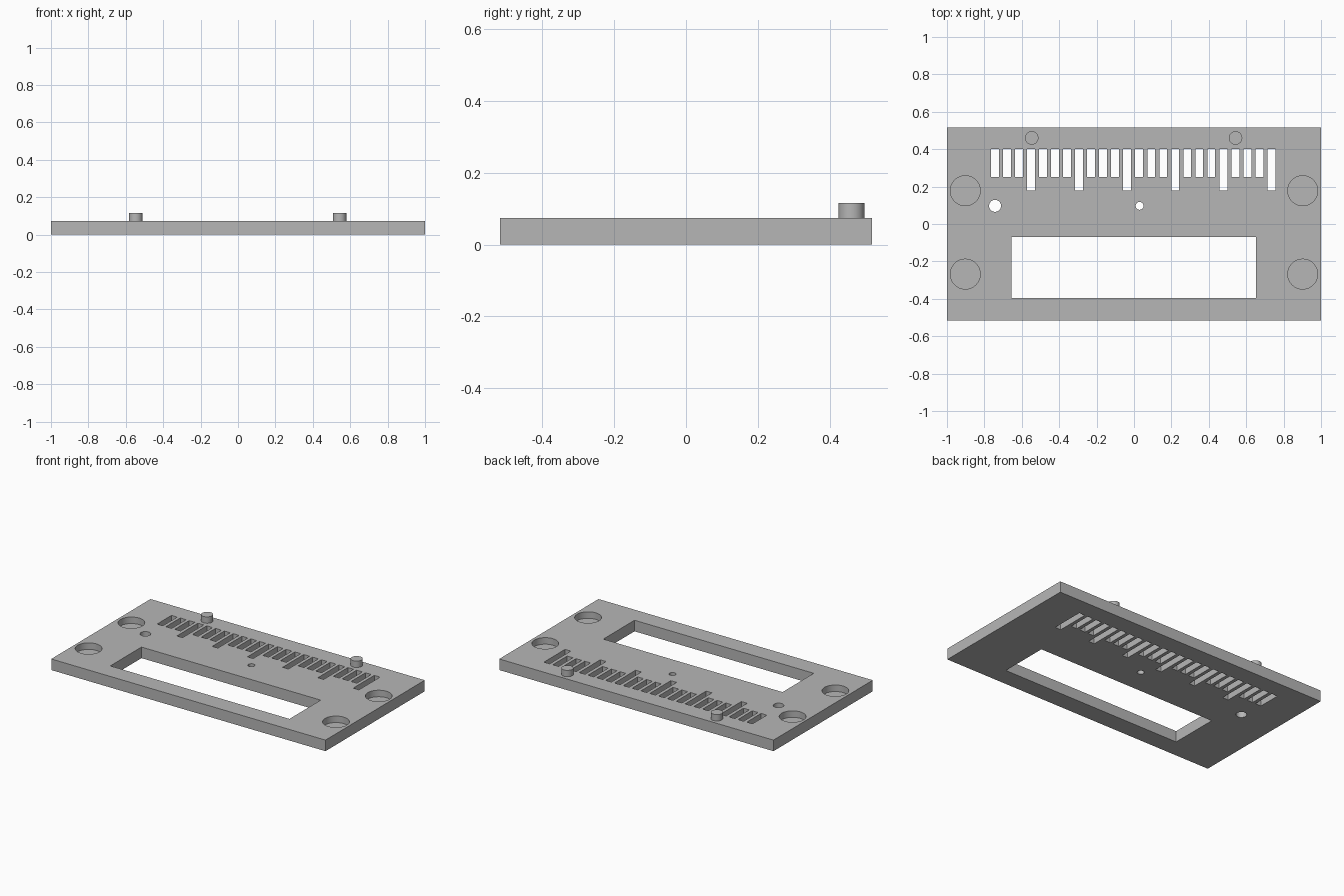
import bpy
import bmesh
from mathutils import Matrix

cube = bpy.data.objects.get("Cube")
if cube:
    bpy.data.objects.remove(cube, do_unlink=True)

grey = bpy.data.materials.new("plain grey")
grey.use_nodes = True
colour = (0.47, 0.47, 0.47, 1)
grey.diffuse_color = colour
grey.node_tree.nodes["Principled BSDF"].inputs["Base Color"].default_value = colour

TOP = 0.073
PEG_TOP = 0.115
HALF_Y = 0.517
RECESS_FLOOR = 0.03


def add_box(bm, x0, x1, y0, y1, z0, z1):
    place = Matrix.Translation(((x0 + x1) / 2, (y0 + y1) / 2, (z0 + z1) / 2))
    size = Matrix.Diagonal((x1 - x0, y1 - y0, z1 - z0, 1))
    bmesh.ops.create_cube(bm, size=1, matrix=place @ size)


def add_cylinder(bm, x, y, radius, z0, z1, sides=48):
    bmesh.ops.create_cone(bm, cap_ends=True, segments=sides, radius1=radius,
                          radius2=radius, depth=z1 - z0,
                          matrix=Matrix.Translation((x, y, (z0 + z1) / 2)))


def make_object(name, bm):
    mesh = bpy.data.meshes.new(name)
    bm.to_mesh(mesh)
    bm.free()
    obj = bpy.data.objects.new(name, mesh)
    mesh.materials.append(grey)
    bpy.context.collection.objects.link(obj)
    return obj


def smooth(obj):
    bpy.ops.object.select_all(action='DESELECT')
    obj.select_set(True)
    bpy.context.view_layer.objects.active = obj
    bpy.ops.object.shade_smooth_by_angle()


# Flat plate
bm = bmesh.new()
add_box(bm, -1, 1, -HALF_Y, HALF_Y, 0, TOP)
plate = make_object("plate", bm)

# All openings in one cutter
bm = bmesh.new()
LOW, HIGH = -0.1, 0.2
add_box(bm, -0.655, 0.652, -0.395, -0.07, LOW, HIGH)

# Row of slots, every fourth one longer
for i in range(24):
    x = -0.744 + i * 0.0643
    y0 = 0.18 if i % 4 == 3 else 0.25
    add_box(bm, x - 0.021, x + 0.021, y0, 0.4, LOW, HIGH)

# Through holes
add_cylinder(bm, -0.743, 0.097, 0.032, LOW, HIGH)
add_cylinder(bm, 0.03, 0.097, 0.021, LOW, HIGH)

# Blind round recesses at the sides
for x in (-0.902, 0.902):
    for y in (0.178, -0.268):
        add_cylinder(bm, x, y, 0.08, RECESS_FLOOR, HIGH)
cutter = make_object("opening_cutter", bm)
cutter.hide_render = True

cut = plate.modifiers.new("openings", 'BOOLEAN')
cut.operation = 'DIFFERENCE'
cut.solver = 'EXACT'
cut.object = cutter
bpy.context.view_layer.objects.active = plate
bpy.ops.object.modifier_apply(modifier=cut.name)
bpy.data.objects.remove(cutter, do_unlink=True)
smooth(plate)

# Locating pegs near the back edge
for side, x in (("right", -0.547), ("left", 0.543)):
    bm = bmesh.new()
    add_cylinder(bm, x, 0.46, 0.036, TOP - 0.01, PEG_TOP)
    smooth(make_object(side + "_peg", bm))
